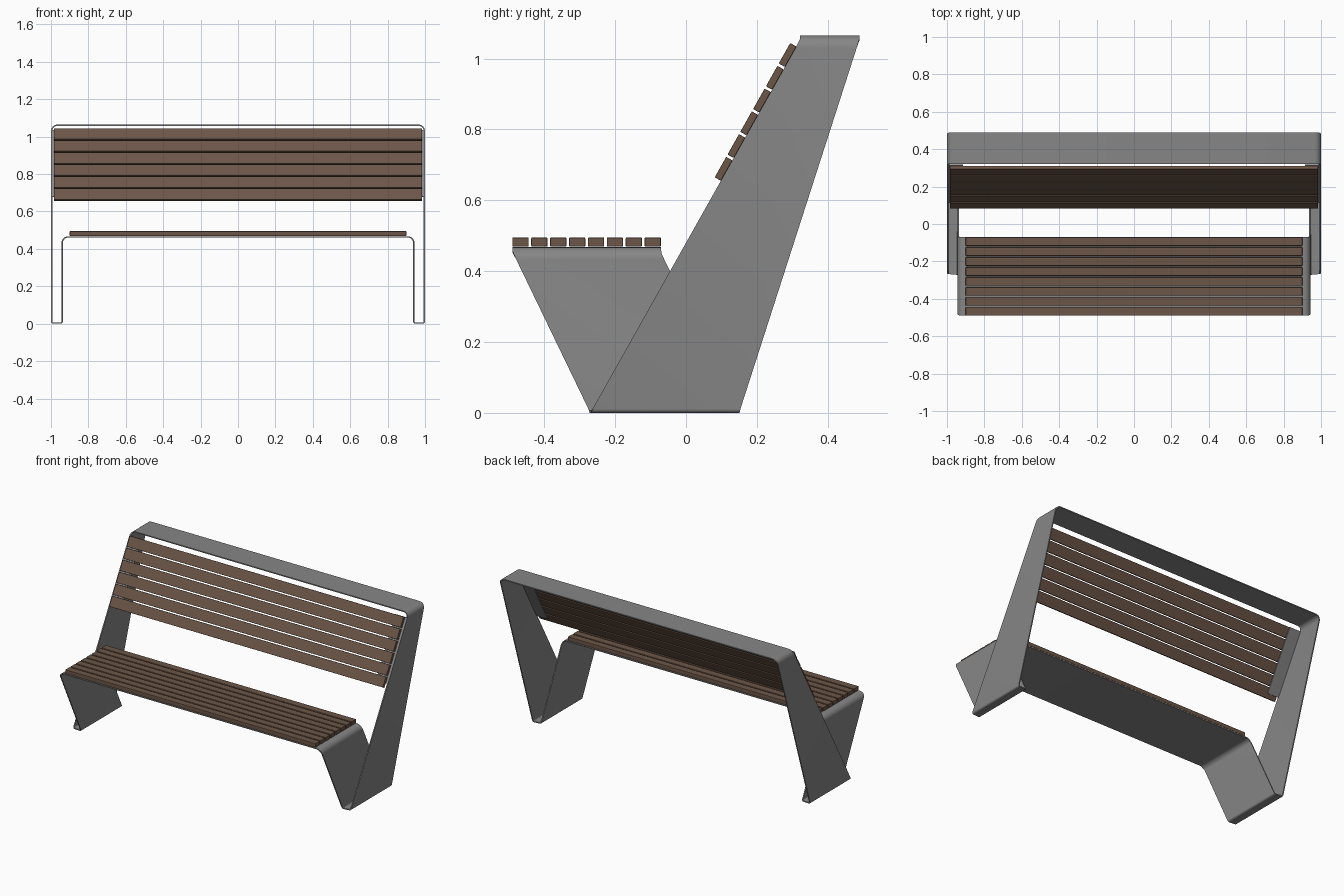
import bpy, bmesh, math
from mathutils import Vector, Matrix

if "Cube" in bpy.data.objects:
    bpy.data.objects.remove(bpy.data.objects["Cube"])


def material(name, rgb):
    m = bpy.data.materials.new(name)
    m.diffuse_color = (*rgb, 1)
    m.use_nodes = True
    m.node_tree.nodes["Principled BSDF"].inputs["Base Color"].default_value = m.diffuse_color
    return m


steel = material("grey steel", (0.24, 0.24, 0.24))
wood = material("brown wood", (0.15, 0.092, 0.063))


def add_object(name, bm, mat):
    bmesh.ops.recalc_face_normals(bm, faces=bm.faces)
    me = bpy.data.meshes.new(name)
    bm.to_mesh(me)
    bm.free()
    me.materials.append(mat)
    ob = bpy.data.objects.new(name, me)
    bpy.context.collection.objects.link(ob)
    return ob


def box(name, size, centre, mat, tilt=0.0, bevel=0.0):
    bm = bmesh.new()
    xf = Matrix.Translation(centre) @ Matrix.Rotation(tilt, 4, 'X') @ Matrix.Diagonal((*size, 1))
    bmesh.ops.create_cube(bm, size=1, matrix=xf)
    if bevel:
        bmesh.ops.bevel(bm, geom=bm.edges[:], offset=bevel, segments=2,
                        profile=0.5, affect='EDGES')
    return add_object(name, bm, mat)


# folded sheet frame: one closed ribbon, drawn in the xz plane with rounded bends
T = 0.007
XO, XI, ZT, ZS, ZB = 0.9965, 0.94, 1.0615, 0.464, 0.0035
# corner: x, z, bend radius, belongs to the seat part
corners = [(XO, ZB, 0.008, 0), (XO, ZT, 0.032, 0), (-XO, ZT, 0.032, 0), (-XO, ZB, 0.008, 0),
           (-XI, ZB, 0.008, 1), (-XI, ZS, 0.032, 1), (XI, ZS, 0.032, 1), (XI, ZB, 0.008, 1)]


def y_range(z, seat):
    if seat:
        return max(-0.49, -0.27 - 0.483 * z), max(-0.07, 0.15 - 0.488 * z)
    return min(0.322, -0.27 + 0.5625 * z), min(0.49, 0.15 + 0.322 * z)


samples = []
for i, (x, z, r, seat) in enumerate(corners):
    p = Vector((x, z))
    a = (Vector(corners[i - 1][:2]) - p).normalized()
    b = (Vector(corners[(i + 1) % 8][:2]) - p).normalized()
    c = p + (a + b) * r
    for k in range(7):
        t = math.pi / 2 * k / 6
        d = -b * math.cos(t) - a * math.sin(t)
        # normal always to the left of travel
        left = d if (a.x * b.y - a.y * b.x) > 0 else -d
        samples.append((c + d * r, left, seat))

bm = bmesh.new()
rings = []
for p, n, seat in samples:
    yf, yb = y_range(p.y, seat)
    ring = []
    for side, y in ((1, yf), (1, yb), (-1, yb), (-1, yf)):
        q = p + n * side * T / 2
        ring.append(bm.verts.new((q.x, y, q.y)))
    rings.append(ring)
for i, r1 in enumerate(rings):
    r0 = rings[i - 1]
    for k in range(4):
        m = (k + 1) % 4
        bm.faces.new((r0[k], r0[m], r1[m], r1[k]))
frame = add_object("folded_frame", bm, steel)
bpy.context.view_layer.objects.active = frame
frame.select_set(True)
bpy.ops.object.shade_smooth_by_angle(angle=math.radians(35))

# seat slats
for i in range(8):
    box(f"seat_slat_{i + 1}", (1.8, 0.046, 0.026), (0, -0.467 + i * 0.0533, 0.482), wood, bevel=0.003)

# backrest slats lie on the sloping front edge of the frame
up = Vector((0, 0.5625, 1)).normalized()
out = Vector((0, -up.z, up.y))
tilt = -math.atan2(up.y, up.z)


def on_slope(z):
    return Vector((0, -0.27 + 0.5625 * z, z))


first = on_slope(0.655)
for i in range(6):
    c = first + up * (0.033 + i * 0.0737) + out * 0.010
    box(f"back_slat_{i + 1}", (1.97, 0.020, 0.066), c, wood, tilt, 0.002)

# steel fixing plates behind the ends of the backrest slats
mid = (on_slope(0.68) + on_slope(1.035)) / 2
length = (on_slope(1.035) - on_slope(0.68)).length
for s, side in ((-1, "left"), (1, "right")):
    c = mid - out * 0.003 + Vector((s * 0.953, 0, 0))
    box(f"back_plate_{side}", (0.08, 0.006, length), c, steel, tilt)
